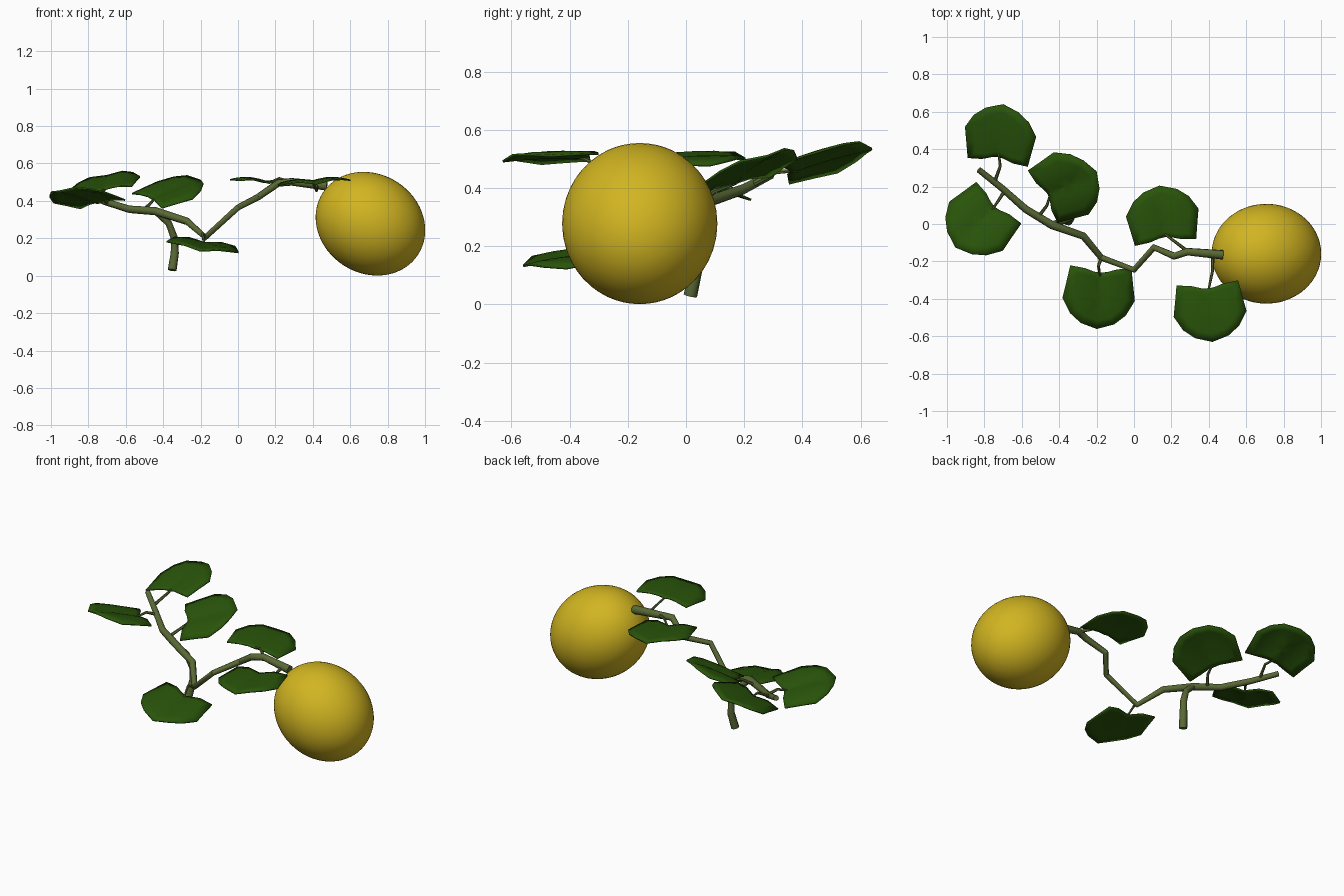
import bpy, bmesh, math
from mathutils import Vector, Matrix

if "Cube" in bpy.data.objects:
    bpy.data.objects.remove(bpy.data.objects["Cube"])


def material(name, rgb):
    m = bpy.data.materials.new(name)
    m.diffuse_color = (*rgb, 1)
    m.use_nodes = True
    m.node_tree.nodes["Principled BSDF"].inputs["Base Color"].default_value = m.diffuse_color
    return m


YELLOW = material("fruit_yellow", (0.64, 0.46, 0.015))
GREEN = material("leaf_green", (0.022, 0.088, 0.003))
STEM = material("stem_green", (0.10, 0.14, 0.035))


def tube(name, points, sides=2):
    # points: (x, y, z, radius)
    cu = bpy.data.curves.new(name, 'CURVE')
    cu.dimensions = '3D'
    cu.bevel_depth = 1.0
    cu.bevel_resolution = sides
    cu.use_fill_caps = True
    sp = cu.splines.new('POLY')
    sp.points.add(len(points) - 1)
    for p, (x, y, z, r) in zip(sp.points, points):
        p.co = (x, y, z, 1)
        p.radius = r
    ob = bpy.data.objects.new(name, cu)
    bpy.context.collection.objects.link(ob)
    cu.materials.append(STEM)
    bpy.ops.object.select_all(action='DESELECT')
    ob.select_set(True)
    bpy.context.view_layer.objects.active = ob
    bpy.ops.object.convert(target='MESH')
    bpy.ops.object.shade_smooth_by_angle(angle=math.radians(50))


# half outline of a leaf: notch at the origin, tip along +y
HALF = [(0.035, -0.005), (0.085, -0.022), (0.165, -0.032), (0.18, 0.06),
        (0.195, 0.145), (0.15, 0.225), (0.09, 0.275), (0.0, 0.305)]


def leaf(name, notch, tip, roll):
    notch, tip = Vector(notch), Vector(tip)
    fwd = (tip - notch).normalized()
    right = fwd.cross(Vector((0, 0, 1))).normalized()
    right = Matrix.Rotation(-roll, 3, fwd) @ right
    up = right.cross(fwd)
    scale = (tip - notch).length / 0.305

    def place(x, y):
        # folded midrib, gently arched halves, drooping rim
        a = abs(x) / 0.195
        z = 0.016 * math.sin(math.pi * a) - 0.008 * a
        z += 0.006 * math.sin(math.pi * max(0, y) / 0.305)
        return notch + right * x + fwd * (y * scale) + up * z

    bm = bmesh.new()
    hub = (0, 0.12)
    rings = 4
    rim = [(0, 0)] + HALF + [(-x, y) for x, y in HALF[-2::-1]]
    centre = bm.verts.new(place(*hub))
    prev = None
    for k in range(1, rings + 1):
        t = k / rings
        ring = [bm.verts.new(place(hub[0] + (x - hub[0]) * t,
                                   hub[1] + (y - hub[1]) * t)) for x, y in rim]
        n = len(ring)
        for i in range(n):
            j = (i + 1) % n
            if prev:
                bm.faces.new((prev[i], ring[i], ring[j], prev[j]))
            else:
                bm.faces.new((centre, ring[i], ring[j]))
        prev = ring
    bmesh.ops.recalc_face_normals(bm, faces=bm.faces)
    me = bpy.data.meshes.new(name)
    bm.to_mesh(me)
    bm.free()
    me.materials.append(GREEN)
    for p in me.polygons:
        p.use_smooth = True
    ob = bpy.data.objects.new(name, me)
    bpy.context.collection.objects.link(ob)
    # thin blade
    so = ob.modifiers.new("thickness", 'SOLIDIFY')
    so.thickness = 0.008
    so.offset = 0


# round fruit, slightly elongated along its stem axis
bpy.ops.mesh.primitive_uv_sphere_add(segments=48, ring_count=32, radius=1,
                                     location=(0.708, -0.159, 0.278),
                                     rotation=(0, math.radians(123), 0))
fruit = bpy.context.object
fruit.name = "fruit"
fruit.scale = (0.265, 0.267, 0.304)
fruit.data.materials.append(YELLOW)
bpy.ops.object.shade_smooth()

# main vine and the short root stalk
tube("vine", [(-0.83, 0.29, 0.445, 0.016), (-0.71, 0.195, 0.395, 0.018),
              (-0.58, 0.08, 0.355, 0.02), (-0.44, -0.005, 0.345, 0.022),
              (-0.27, -0.065, 0.29, 0.02), (-0.175, -0.18, 0.205, 0.017),
              (0.0, -0.245, 0.365, 0.016), (0.107, -0.125, 0.42, 0.018),
              (0.215, -0.172, 0.495, 0.02), (0.285, -0.148, 0.502, 0.021),
              (0.475, -0.165, 0.48, 0.026)])
tube("root_stalk", [(-0.352, 0.015, 0.03, 0.024), (-0.338, 0.035, 0.12, 0.022),
                    (-0.34, 0.035, 0.2, 0.02), (-0.37, 0.02, 0.28, 0.018),
                    (-0.44, -0.005, 0.345, 0.018)])

# each leaf: vine attachment, stalk bend, notch, tip, roll
LEAVES = [
    ((-0.745, 0.225, 0.41), (-0.715, 0.31, 0.455), (-0.725, 0.36, 0.455), (-0.70, 0.64, 0.535), 0.2),
    ((-0.69, 0.18, 0.385), (-0.725, 0.125, 0.41), (-0.745, 0.09, 0.388), (-0.955, -0.125, 0.452), -0.14),
    ((-0.51, 0.04, 0.345), (-0.465, 0.1, 0.39), (-0.46, 0.16, 0.41), (-0.2, 0.28, 0.51), -0.25),
    ((0.285, -0.145, 0.50), (0.22, -0.095, 0.52), (0.165, -0.07, 0.495), (0.135, 0.205, 0.5), -0.09),
    ((0.42, -0.17, 0.48), (0.42, -0.25, 0.455), (0.395, -0.345, 0.505), (0.42, -0.63, 0.492), -0.07),
    ((-0.175, -0.18, 0.205), (-0.19, -0.225, 0.225), (-0.18, -0.26, 0.175), (-0.2, -0.56, 0.132), 0.15),
]
for i, (a, b, notch, tip, roll) in enumerate(LEAVES, 1):
    inner = Vector(notch).lerp(Vector(tip), 0.06)
    tube(f"leaf_stalk_{i}", [(*a, 0.01), (*b, 0.008), (*inner, 0.006)], 1)
    leaf(f"leaf_{i}", notch, tip, roll)
